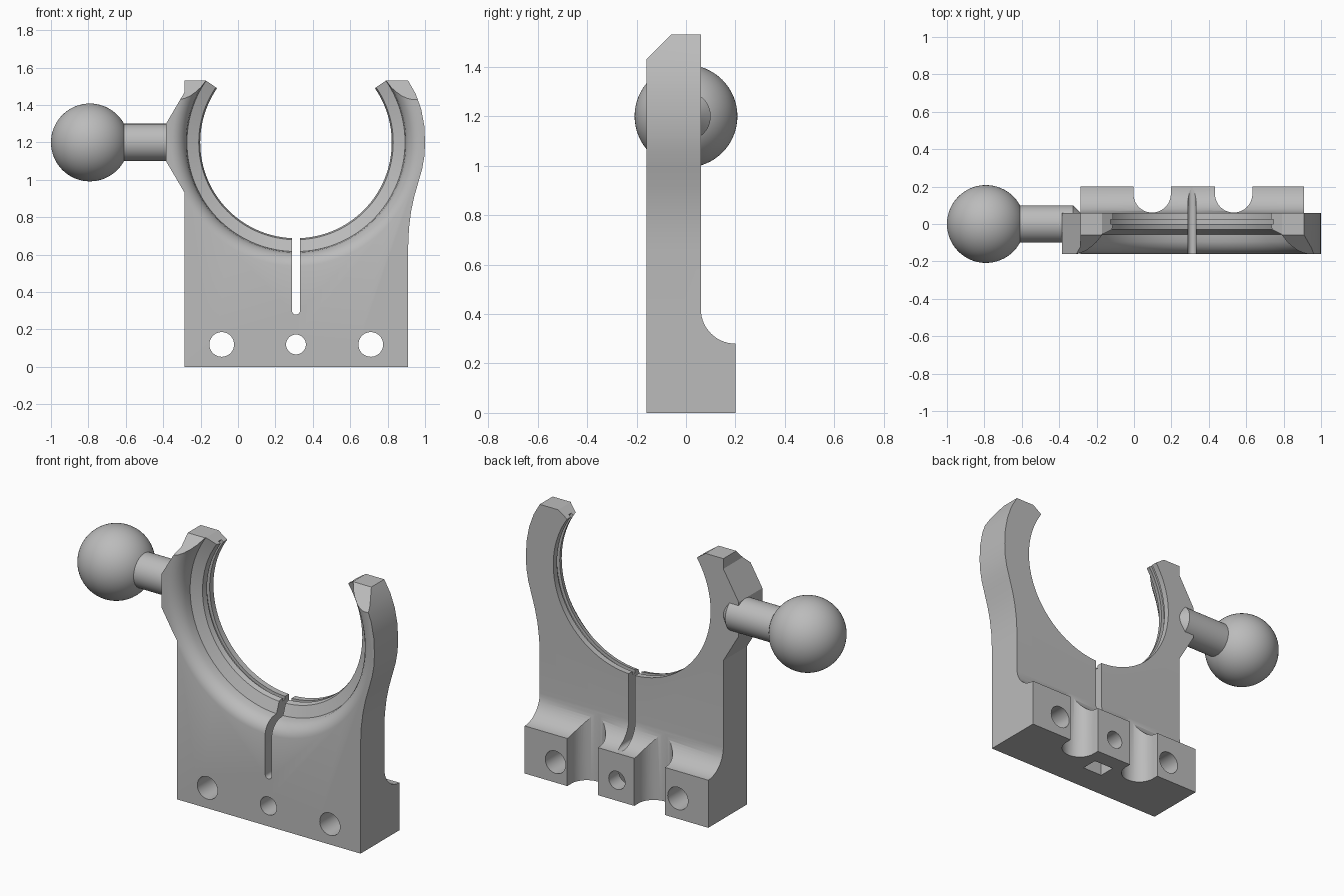
import bpy, bmesh, math
from mathutils import Matrix, Vector

cube = bpy.data.objects.get("Cube")
if cube:
    bpy.data.objects.remove(cube, do_unlink=True)

grey = bpy.data.materials.new("plain grey")
grey.use_nodes = True
grey.diffuse_color = (0.5, 0.5, 0.5, 1)
grey.node_tree.nodes["Principled BSDF"].inputs["Base Color"].default_value = (0.5, 0.5, 0.5, 1)

CX, CZ = 0.31, 1.2            # centre of the clamp ring
LEFT, RIGHT = -0.285, 0.91    # sides of the plate
FRONT, BACK = -0.16, 0.06
HOLES = [(-0.087, 0.066), (CX, 0.053), (0.71, 0.066)]


def finish(name, bm):
    bmesh.ops.recalc_face_normals(bm, faces=bm.faces)
    mesh = bpy.data.meshes.new(name)
    bm.to_mesh(mesh)
    bm.free()
    mesh.materials.append(grey)
    ob = bpy.data.objects.new(name, mesh)
    bpy.context.collection.objects.link(ob)
    return ob


def prism(name, points, start, end, axis):
    """Extrude a 2D outline along an axis; the outline uses the other two axes in order."""
    def place(p, d):
        co = list(p)
        co.insert("xyz".index(axis), d)
        return co
    bm = bmesh.new()
    face = bm.faces.new([bm.verts.new(place(p, start)) for p in points])
    ext = bmesh.ops.extrude_face_region(bm, geom=[face])
    move = Vector(place((0, 0), end - start))
    bmesh.ops.translate(bm, vec=move, verts=[v for v in ext["geom"] if isinstance(v, bmesh.types.BMVert)])
    return finish(name, bm)


def arc(cx, cy, r, a0, a1, n):
    return [(cx + r * math.cos(math.radians(a0 + (a1 - a0) * i / n)),
             cy + r * math.sin(math.radians(a0 + (a1 - a0) * i / n))) for i in range(n + 1)]


def lathe(name, profile, centre, axis, steps):
    """Spin (distance along axis, radius) points around the x or y axis."""
    bm = bmesh.new()
    along = Vector((1, 0, 0)) if axis == "x" else Vector((0, 1, 0))
    verts = [bm.verts.new(Vector(centre) + along * d + Vector((0, 0, r))) for d, r in profile]
    edges = [bm.edges.new(pair) for pair in zip(verts, verts[1:])]
    bmesh.ops.spin(bm, geom=verts + edges, cent=centre, axis=along,
                   angle=math.tau, steps=steps, use_duplicate=False)
    bmesh.ops.remove_doubles(bm, verts=bm.verts, dist=0.0001)
    return finish(name, bm)


def combine(target, other, operation):
    mod = target.modifiers.new("join", "BOOLEAN")
    mod.operation, mod.solver, mod.object = operation, "EXACT", other
    bpy.context.view_layer.objects.active = target
    bpy.ops.object.modifier_apply(modifier=mod.name)
    bpy.data.objects.remove(other, do_unlink=True)


# Plate with open mouth, swelling right arm and wedge for the stem
right_arm = [(RIGHT, 0.65), (0.914, 0.74), (0.925, 0.83), (0.942, 0.91), (0.965, 0.99),
             (0.985, 1.06), (0.997, 1.13), (1.0, 1.2), (0.996, 1.29), (0.979, 1.38),
             (0.95, 1.46), (RIGHT, 1.53)]
outline = [(LEFT, 0), (RIGHT, 0)] + right_arm + [
    (0.79, 1.53), (CX, CZ), (-0.17, 1.53), (LEFT, 1.53), (LEFT, 1.47),
    (-0.385, 1.3), (-0.385, 1.1), (LEFT, 0.93)]
body = prism("clamp_body", outline, FRONT, BACK, "y")

# Foot block with a hollow fillet up to the plate
foot = [(0, 0), (0.2, 0), (0.2, 0.28)] + arc(0.2, 0.42, 0.14, 270, 180, 14)[1:] + [(0, 0.42)]
combine(body, prism("foot", foot, LEFT, RIGHT, "x"), "UNION")

# Ring bore with rounded front lip, seat and small groove
bore = [(-0.3, 0), (-0.3, 0.665), (FRONT, 0.66), (-0.153, 0.637), (-0.14, 0.617), (-0.12, 0.6),
        (-0.095, 0.588), (-0.055, 0.583), (-0.03, 0.52), (0.0, 0.512), (0.0, 0.53),
        (0.025, 0.53), (0.025, 0.512), (0.2, 0.512), (0.2, 0)]
combine(body, lathe("bore", bore, (CX, 0, CZ), "y", 128), "DIFFERENCE")

# Sloped front at the arm tips
tip = [(-0.26, 1.33), (0.04, 1.63), (-0.26, 1.63)]
combine(body, prism("tip_slope", tip, -1, 1.2, "x"), "DIFFERENCE")

# Flex slot with a round bottom
slot = arc(CX, 0.3, 0.021, 180, 360, 10) + [(CX + 0.021, 0.9), (CX - 0.021, 0.9)]
combine(body, prism("flex_slot", slot, -0.4, 0.4, "y"), "DIFFERENCE")

# Screw holes
for x, r in HOLES:
    combine(body, prism("screw_hole", arc(x, 0.12, r, 0, 350, 35), -0.4, 0.4, "y"), "DIFFERENCE")

# Upright scallops in the back of the foot
for x in (0.097, 0.533):
    scallop = arc(x, 0.161, 0.1, 180, 360, 24) + [(x + 0.1, 0.4), (x - 0.1, 0.4)]
    combine(body, prism("scallop", scallop, -0.2, 0.7, "z"), "DIFFERENCE")

# Nut pocket in the underside
pocket = [(0.245, 0.005), (0.375, 0.005), (0.375, 0.105), (0.245, 0.105)]
combine(body, prism("nut_pocket", pocket, -0.1, 0.19, "z"), "DIFFERENCE")

# Stem and ball
stem = lathe("ball_stem", [(-0.7, 0), (-0.7, 0.1), (-0.325, 0.1), (-0.285, 0.06), (-0.285, 0)],
             (0, 0, CZ), "x", 48)
bm = bmesh.new()
bmesh.ops.create_uvsphere(bm, u_segments=64, v_segments=32, radius=0.208,
                          matrix=Matrix.Translation((-0.792, 0, CZ)))
ball = finish("ball", bm)

# Smooth curved faces, keep edges sharp
bpy.ops.object.select_all(action="DESELECT")
for ob in (body, stem, ball):
    ob.select_set(True)
bpy.context.view_layer.objects.active = body
bpy.ops.object.shade_smooth_by_angle(angle=math.radians(25))
